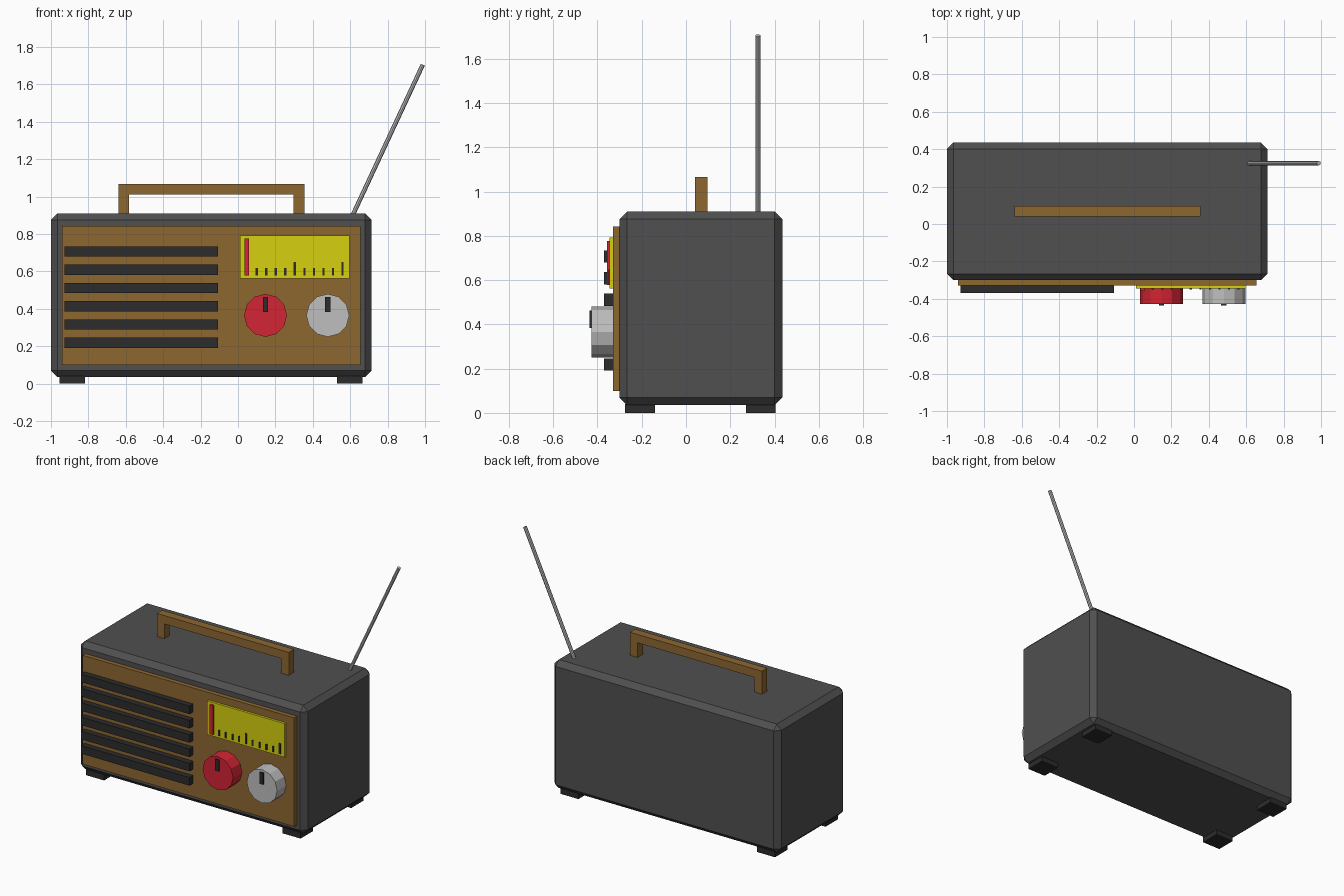
import bpy
from math import pi
from mathutils import Vector

default = bpy.data.objects.get("Cube")
if default:
    bpy.data.objects.remove(default)


def material(name, rgb):
    m = bpy.data.materials.new(name)
    m.use_nodes = True
    m.diffuse_color = (*rgb, 1)
    m.node_tree.nodes["Principled BSDF"].inputs["Base Color"].default_value = (*rgb, 1)
    return m


charcoal = material("charcoal", (0.08, 0.08, 0.08))
black = material("black", (0.025, 0.025, 0.025))
wood = material("wood", (0.27, 0.135, 0.03))
yellow = material("yellow", (0.67, 0.63, 0.005))
red = material("red", (0.65, 0.018, 0.035))
silver = material("silver", (0.52, 0.52, 0.52))


def finish(name, mat):
    obj = bpy.context.object
    obj.name = name
    obj.data.materials.append(mat)
    return obj


def box(name, mat, x, y, z):
    """Box given by its (min, max) range on each axis."""
    bpy.ops.mesh.primitive_cube_add(size=1)
    obj = finish(name, mat)
    for v in obj.data.vertices:
        v.co = [(a + b) / 2 + c * (b - a) for (a, b), c in zip((x, y, z), v.co)]
    return obj


def rod(name, mat, start, end, radius, sides):
    """Cylinder between two points."""
    start, end = Vector(start), Vector(end)
    axis = end - start
    bpy.ops.mesh.primitive_cylinder_add(vertices=sides, radius=radius, depth=axis.length,
                                        location=(start + end) / 2)
    obj = finish(name, mat)
    obj.rotation_euler = axis.to_track_quat("Z", "Y").to_euler()
    return obj


# Case with chamfered edges
case = box("case", charcoal, (-1, 0.713), (-0.3, 0.435), (0.035, 0.91))
bevel = case.modifiers.new("chamfer", "BEVEL")
bevel.width = 0.034
bevel.segments = 1

# Feet
for side, x in (("right", -0.955), ("left", 0.528)):
    for end, y in (("front", -0.275), ("back", 0.27)):
        box(f"{end}_{side}_foot", black, (x, x + 0.137), (y, y + 0.135), (0, 0.04))

# Front panel and speaker slats
box("front_panel", wood, (-0.942, 0.655), (-0.33, -0.29), (0.1, 0.842))
for i in range(6):
    z = 0.191 + i * 0.0975
    box(f"speaker_slat_{i + 1}", black, (-0.927, -0.107), (-0.37, -0.32), (z, z + 0.055))

# Tuning scale with needle and ticks
box("tuning_scale", yellow, (0.01, 0.595), (-0.346, -0.32), (0.562, 0.792))
box("needle", red, (0.036, 0.06), (-0.357, -0.34), (0.577, 0.777))
for i in range(10):
    x = 0.1 + i * 0.051
    height = 0.072 if i in (4, 9) else 0.04
    box(f"tick_{i + 1}", black, (x - 0.006, x + 0.006), (-0.351, -0.34), (0.577, 0.577 + height))

# Knobs with pointer marks
for name, mat, x in (("volume", red, 0.147), ("tuning", silver, 0.48)):
    knob = rod(f"{name}_knob", mat, (x, -0.32, 0.365), (x, -0.427, 0.365), 0.115, 12)
    knob.rotation_euler = (pi / 2, 0, 0)
    box(f"{name}_pointer", black, (x - 0.014, x + 0.014), (-0.436, -0.42), (0.383, 0.462))

# Carrying handle
box("handle_bar", wood, (-0.64, 0.355), (0.04, 0.097), (1.01, 1.067))
for side, x in (("right", -0.64), ("left", 0.298)):
    box(f"{side}_handle_post", wood, (x, x + 0.057), (0.04, 0.097), (0.9, 1.01))

# Aerial
rod("aerial", silver, (0.612, 0.325, 0.898), (0.988, 0.325, 1.705), 0.012, 8)
